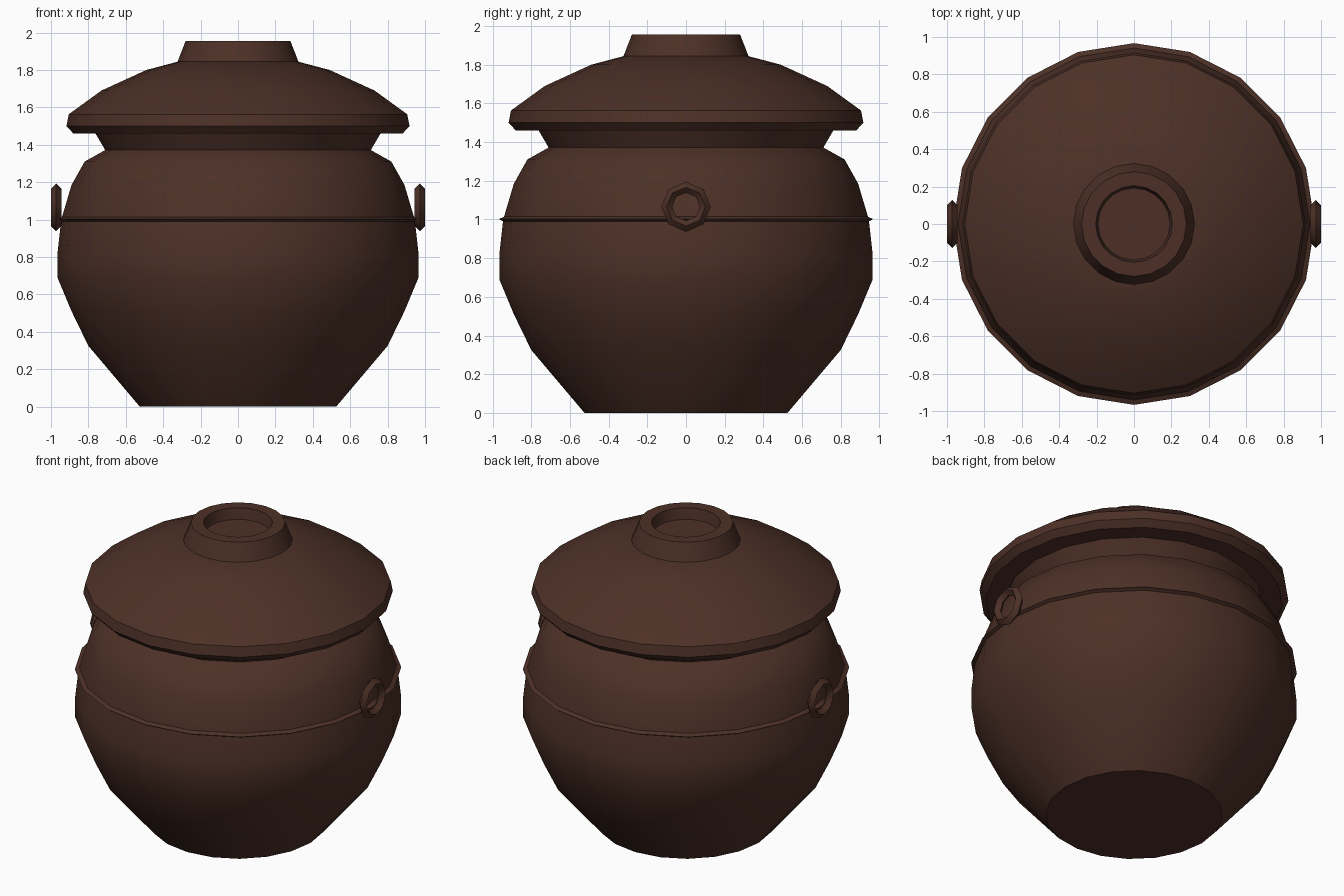
import bpy, bmesh, math

if "Cube" in bpy.data.objects:
    bpy.data.objects.remove(bpy.data.objects["Cube"])

clay = bpy.data.materials.new("dark brown clay")
clay.diffuse_color = (0.074, 0.030, 0.020, 1)
clay.use_nodes = True
clay.node_tree.nodes["Principled BSDF"].inputs["Base Color"].default_value = clay.diffuse_color


def finish(name, bm, angle=40):
    bmesh.ops.recalc_face_normals(bm, faces=bm.faces)
    me = bpy.data.meshes.new(name)
    bm.to_mesh(me)
    bm.free()
    me.materials.append(clay)
    me.shade_smooth()
    me.set_sharp_from_angle(angle=math.radians(angle))
    ob = bpy.data.objects.new(name, me)
    bpy.context.collection.objects.link(ob)
    return ob


def sweep(name, profile, segs=20, closed=False):
    """Turn an (r, z) profile round the z axis; open ends get flat caps."""
    bm = bmesh.new()
    rings = []
    for r, z in profile:
        rings.append([bm.verts.new((r * math.cos(2 * math.pi * i / segs),
                                    r * math.sin(2 * math.pi * i / segs), z))
                      for i in range(segs)])
    pairs = list(zip(rings, rings[1:]))
    if closed:
        pairs.append((rings[-1], rings[0]))
    for a, b in pairs:
        for i in range(segs):
            j = (i + 1) % segs
            bm.faces.new((a[i], a[j], b[j], b[i]))
    if not closed:
        bm.faces.new(rings[0][::-1])
        bm.faces.new(rings[-1])
    return finish(name, bm)


# Pot body with flared neck
sweep("pot_body", [(0.525, 0), (0.80, 0.325), (0.89, 0.51), (0.965, 0.69),
                   (0.965, 0.82), (0.945, 1.0), (0.89, 1.185), (0.82, 1.31),
                   (0.71, 1.372), (0.763, 1.462)])

# Thin raised band round the shoulder
sweep("shoulder_band", [(0.94, 0.987), (0.967, 1.002), (0.935, 1.017)], closed=True)

# Domed lid
sweep("lid", [(0.88, 1.46), (0.917, 1.50), (0.905, 1.563), (0.73, 1.69),
              (0.49, 1.80), (0.32, 1.845)])

# Hollow knob on the lid
sweep("lid_knob", [(0.325, 1.84), (0.28, 1.955), (0.205, 1.955), (0.192, 1.885)])

# Octagonal side rings, stood upright facing sideways
for side, x in (("left", -0.972), ("right", 0.972)):
    ob = sweep(side + "_handle_ring",
               [(0.128, 0), (0.1, 0.028), (0.072, 0), (0.1, -0.028)], 8, True)
    ob.rotation_euler = (0, math.pi / 2, 0)
    ob.location = (x, 0, 1.066)
